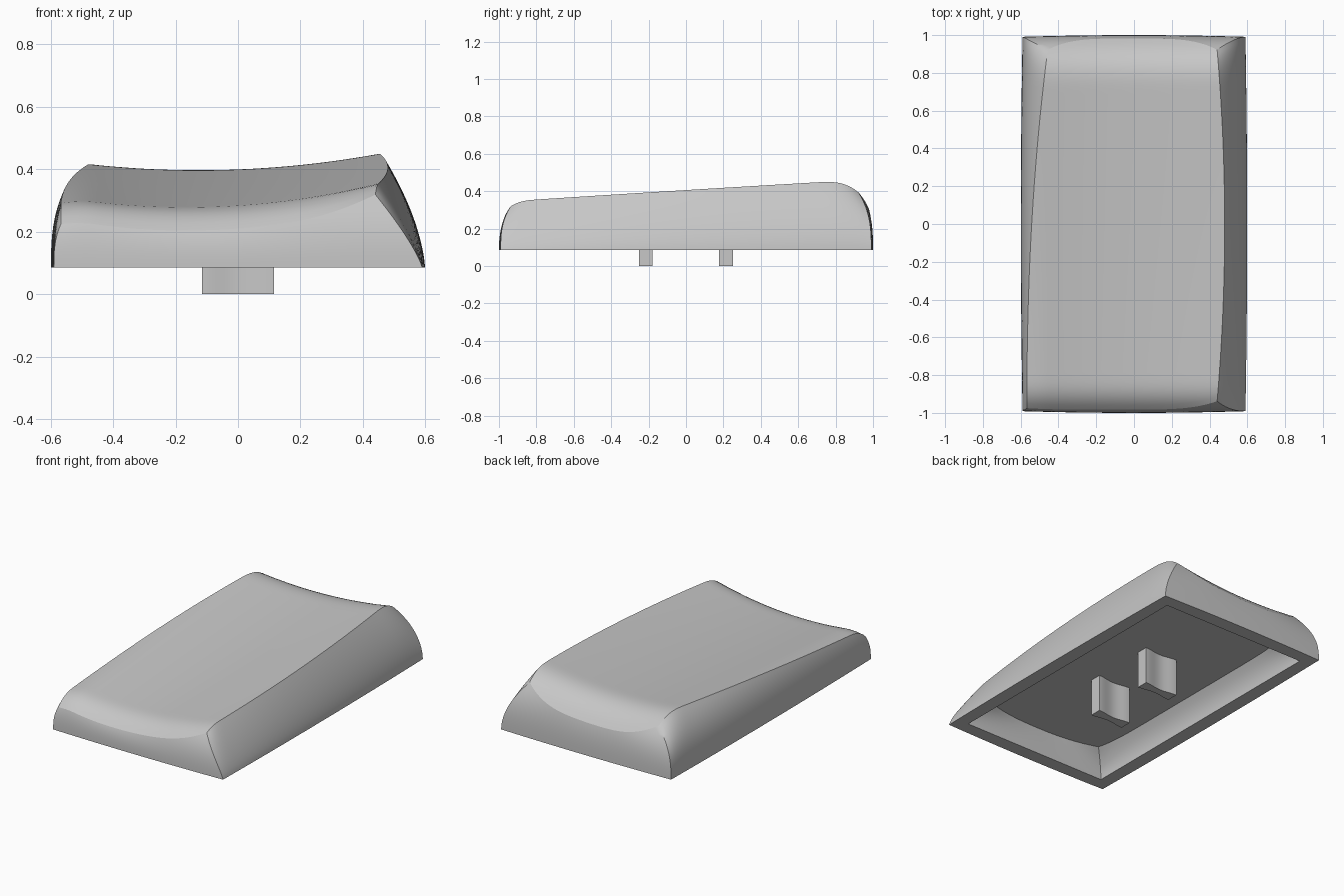
import bpy
import bmesh
import math

cube = bpy.data.objects.get("Cube")
if cube:
    bpy.data.objects.remove(cube, do_unlink=True)

HALF_X, HALF_Y, BASE_Z = 0.59, 0.991, 0.085
BOW = 0.009
CEILING_Z = 0.237
RIM = 0.08
NX, NY, WALL = 48, 80, 16

# one plain grey plastic
plastic = bpy.data.materials.new("grey plastic")
plastic.use_nodes = True
colour = (0.57, 0.57, 0.57, 1)
plastic.diffuse_color = colour
plastic.node_tree.nodes["Principled BSDF"].inputs["Base Color"].default_value = colour


def lerp(a, b, t):
    return a + (b - a) * t


def finish(bm, name):
    """Turn a bmesh into a smooth-shaded object with sharp creases."""
    bmesh.ops.recalc_face_normals(bm, faces=bm.faces[:])
    mesh = bpy.data.meshes.new(name)
    bm.to_mesh(mesh)
    bm.free()
    mesh.materials.append(plastic)
    obj = bpy.data.objects.new(name, mesh)
    bpy.context.collection.objects.link(obj)
    bpy.ops.object.select_all(action="DESELECT")
    obj.select_set(True)
    bpy.context.view_layer.objects.active = obj
    bpy.ops.object.shade_smooth_by_angle(angle=math.radians(30), keep_sharp_edges=True)
    return obj


def dish_height(x, y):
    """Sloping dish, rolled down at the ends and along the front left edge."""
    ahead = (1 - y) / 2
    z = 0.341 + 0.075 * y
    z -= 10.4 * max(0, -0.8 - y) ** 3 + 6 * max(0, y - 0.7) ** 3
    z -= 1.5 * ahead * max(0, -0.45 - x) ** 2
    curve = 0.157 + 0.05 * ahead ** 2.5
    return z + curve * (x + 0.12 + 0.05 * ahead) ** 2


def top_point(u, v):
    """Point on the dished top, with u across and v along, both -1 to 1."""
    left = -0.567 + 0.11 * ((v + 1) / 2) ** 2.2
    right = 0.48 - 0.04 * v * v
    front = -0.983 + (0.045 if u > 0 else 0.008) * abs(u) ** 4
    back = 0.982 - 0.06 * abs(u) ** 4
    x = lerp(left, right, (u + 1) / 2)
    y = lerp(front, back, (v + 1) / 2)
    return x, y, dish_height(x, y)


def wall_point(u, v, t):
    """Bulged wall between the slightly bowed base and the edge of the top."""
    tx, ty, tz = top_point(u, v)
    bx = u * (HALF_X + BOW * (1 - v * v))
    by = v * (HALF_Y + BOW * (1 - u * u))
    right_power = lerp(1.25, 1.8, (v + 1) / 2)
    px = lerp(2.8, right_power, (u + 1) / 2)
    return lerp(bx, tx, t ** px), lerp(by, ty, t ** 2.8), lerp(BASE_Z, tz, t)


def bridge(bm, ring_a, ring_b):
    n = len(ring_a)
    for i in range(n):
        j = (i + 1) % n
        bm.faces.new((ring_a[i], ring_a[j], ring_b[j], ring_b[i]))


# cap shell: dished top
bm = bmesh.new()
us = [2 * i / NX - 1 for i in range(NX + 1)]
vs = [2 * j / NY - 1 for j in range(NY + 1)]
grid = [[bm.verts.new(top_point(u, v)) for v in vs] for u in us]
for i in range(NX):
    for j in range(NY):
        bm.faces.new((grid[i][j], grid[i + 1][j], grid[i + 1][j + 1], grid[i][j + 1]))

# crease all round the top
for edge in bm.edges:
    if edge.is_boundary:
        edge.smooth = False

# cap shell: outer walls
border = [(i, 0) for i in range(NX)] + [(NX, j) for j in range(NY)]
border += [(i, NY) for i in range(NX, 0, -1)] + [(0, j) for j in range(NY, 0, -1)]
ring = [grid[i][j] for i, j in border]
for k in range(WALL - 1, -1, -1):
    lower = [bm.verts.new(wall_point(us[i], vs[j], k / WALL)) for i, j in border]
    bridge(bm, ring, lower)
    ring = lower


def pocket_point(u, v, t):
    """Pocket wall, curving in toward the ceiling, most at its corners."""
    inset_x = RIM + t ** 2 * (0.06 + 0.03 * abs(v) ** 8)
    inset_y = RIM + t ** 2 * (0.025 + 0.06 * abs(u) ** 2.5)
    return u * (HALF_X - inset_x), v * (HALF_Y - inset_y), lerp(BASE_Z, CEILING_Z, t)


# cap shell: flat rim, curved pocket walls and flat ceiling
for k in range(9):
    inner = [bm.verts.new(pocket_point(us[i], vs[j], k / 8)) for i, j in border]
    bridge(bm, ring, inner)
    ring = inner
bm.faces.new(ring)
finish(bm, "cap_shell")


# mounting prongs with hollowed front and back faces
def prong(name, y_centre):
    bm = bmesh.new()
    half_w, steps = 0.116, 16
    xs = [lerp(-half_w, half_w, i / steps) for i in range(steps + 1)]

    def half_depth(x):
        return 0.037 - 0.007 * (1 + math.cos(math.pi * x / half_w))

    outline = [(x, y_centre - half_depth(x)) for x in xs]
    outline += [(x, y_centre + half_depth(x)) for x in reversed(xs)]
    low = [bm.verts.new((x, y, 0)) for x, y in outline]
    high = [bm.verts.new((x, y, CEILING_Z)) for x, y in outline]
    bridge(bm, low, high)
    bm.faces.new(low)
    bm.faces.new(high)
    finish(bm, name)


prong("front_prong", -0.215)
prong("back_prong", 0.213)
